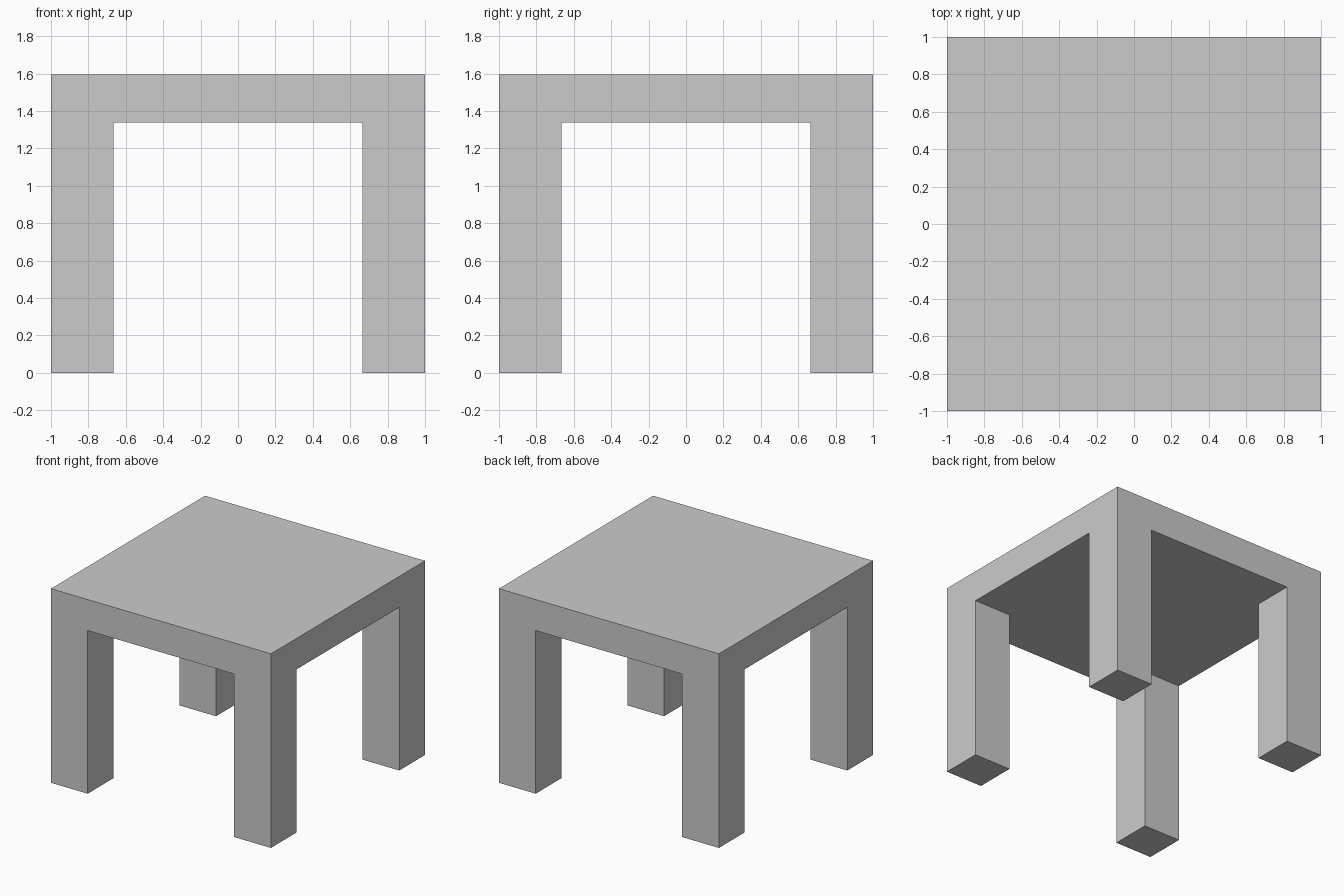
import bpy
import bmesh
from mathutils import Vector

if "Cube" in bpy.data.objects:
    bpy.data.objects.remove(bpy.data.objects["Cube"])

HALF = 1.0        # half width of the square top
INNER = 0.666     # inner face of the legs
UNDER = 1.34      # underside of the top
TOP = 1.595       # upper surface

bm = bmesh.new()

# Tabletop slab
bmesh.ops.create_cube(bm, size=1)
for v in bm.verts:
    v.co = (v.co.x * 2 * HALF, v.co.y * 2 * HALF, TOP if v.co.z > 0 else UNDER)

# Cut the slab along the inner leg faces
for axis in (Vector((1, 0, 0)), Vector((0, 1, 0))):
    for side in (-1, 1):
        bmesh.ops.bisect_plane(bm, geom=bm.verts[:] + bm.edges[:] + bm.faces[:],
                               plane_co=axis * side * INNER, plane_no=axis)

# Legs: pull the four underside corner squares down to the floor
bm.normal_update()
corners = []
for f in bm.faces:
    c = f.calc_center_median()
    if f.normal.z < -0.9 and abs(c.x) > INNER and abs(c.y) > INNER:
        corners.append(f)
feet = bmesh.ops.extrude_discrete_faces(bm, faces=corners)["faces"]
for f in feet:
    for v in f.verts:
        v.co.z = 0.0

bmesh.ops.recalc_face_normals(bm, faces=bm.faces[:])
mesh = bpy.data.meshes.new("table")
bm.to_mesh(mesh)
bm.free()
table = bpy.data.objects.new("table", mesh)
bpy.context.collection.objects.link(table)
